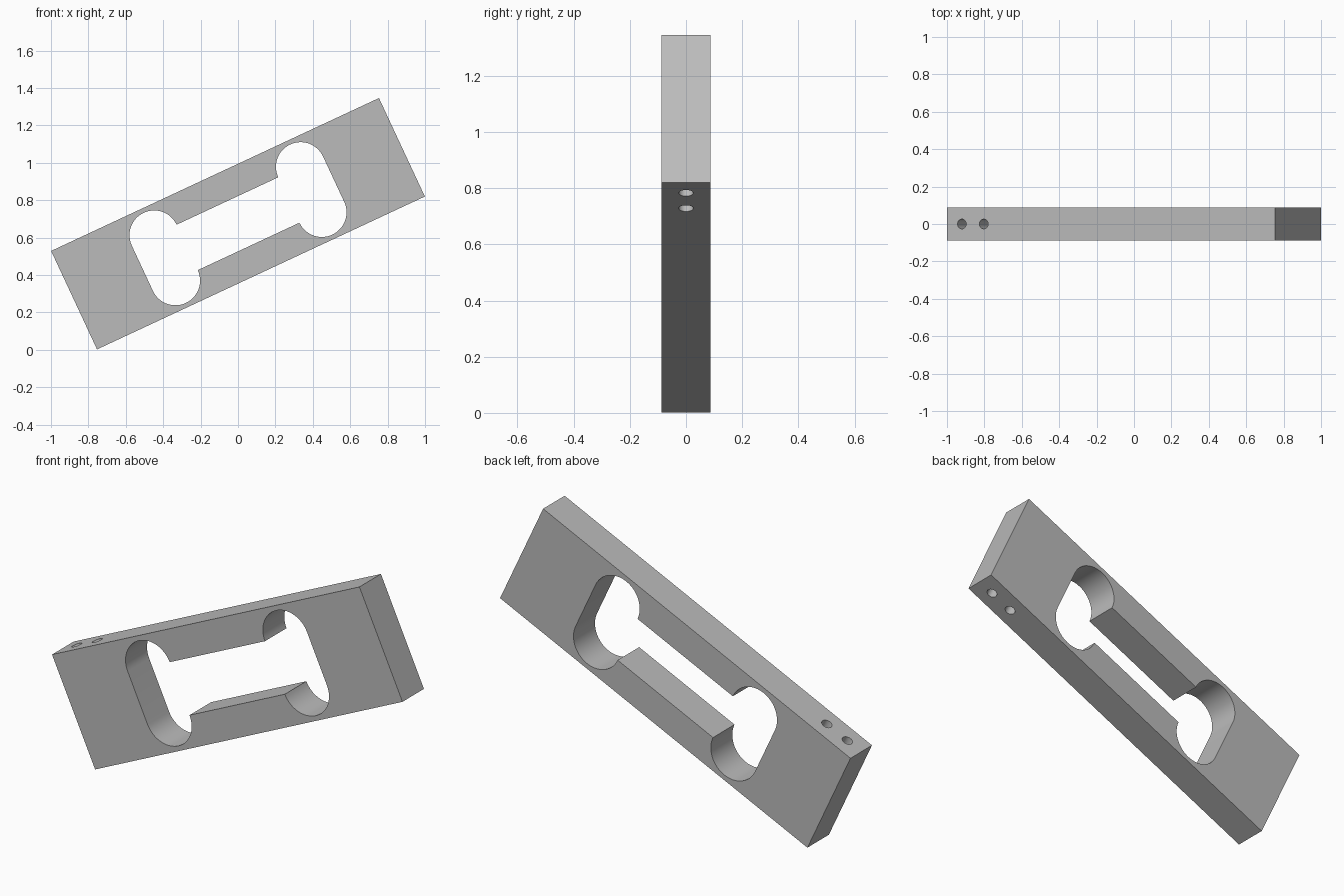
import bpy
import bmesh
from math import radians, cos, sin, pi
from mathutils import Matrix, Vector

LENGTH, WIDTH, THICK = 1.934, 0.581, 0.175
LOBE_U, LOBE_V, LOBE_R = 0.432, 0.134, 0.132
HOLE_R, HOLE_DEPTH = 0.026, 0.25
# Bar frame: u along the bar, v across it, tilted about the y axis
TILT = Matrix.Translation((0, 0, 0.674)) @ Matrix.Rotation(radians(-25), 4, 'Y')

cube = bpy.data.objects.get("Cube")
if cube:
    bpy.data.objects.remove(cube, do_unlink=True)

grey = bpy.data.materials.new("brushed_grey")
grey.use_nodes = True
colour = (0.5, 0.5, 0.5, 1)
grey.diffuse_color = colour
grey.node_tree.nodes["Principled BSDF"].inputs["Base Color"].default_value = colour


def prism(name, outline, thickness):
    """Extrude a closed (u, v) outline along y."""
    bm = bmesh.new()
    face = bm.faces.new([bm.verts.new((u, -thickness / 2, v)) for u, v in outline])
    extruded = bmesh.ops.extrude_face_region(bm, geom=[face])["geom"]
    verts = [g for g in extruded if isinstance(g, bmesh.types.BMVert)]
    bmesh.ops.translate(bm, verts=verts, vec=(0, thickness, 0))
    return finish(name, bm)


def finish(name, bm):
    bmesh.ops.recalc_face_normals(bm, faces=bm.faces[:])
    mesh = bpy.data.meshes.new(name)
    bm.to_mesh(mesh)
    bm.free()
    mesh.materials.append(grey)
    ob = bpy.data.objects.new(name, mesh)
    ob.matrix_world = TILT
    bpy.context.collection.objects.link(ob)
    return ob


def arc(u, v, start, steps=32):
    """Half circle of a window lobe."""
    return [(u + LOBE_R * cos(start + pi * i / steps),
             v + LOBE_R * sin(start + pi * i / steps)) for i in range(steps + 1)]


# Solid bar
hl, hw = LENGTH / 2, WIDTH / 2
bar = prism("bar_body", [(-hl, -hw), (hl, -hw), (hl, hw), (-hl, hw)], THICK)

# Window: two rounded cross slots joined by a wide straight slot
window = prism("window_cutter",
               arc(LOBE_U, LOBE_V, 0) + arc(-LOBE_U, LOBE_V, 0)
               + arc(-LOBE_U, -LOBE_V, pi) + arc(LOBE_U, -LOBE_V, pi), THICK * 2)

# Blind screw holes: a pair on top at the right end, a pair below at the left end
bm = bmesh.new()
for side in (-1, 1):
    for inset in (0.087, 0.216):
        place = Matrix.Translation(Vector((side * (hl - inset), 0, -side * hw)))
        bmesh.ops.create_cone(bm, cap_ends=True, segments=32, radius1=HOLE_R,
                              radius2=HOLE_R, depth=HOLE_DEPTH * 2, matrix=place)
holes = finish("screw_hole_cutter", bm)

# Cut, then bake the result and discard the cutters
for cutter in (window, holes):
    cutter.hide_render = True
    cut = bar.modifiers.new(cutter.name, 'BOOLEAN')
    cut.operation, cut.solver, cut.object = 'DIFFERENCE', 'EXACT', cutter
bpy.context.view_layer.update()
depsgraph = bpy.context.evaluated_depsgraph_get()
baked = bpy.data.meshes.new_from_object(bar.evaluated_get(depsgraph))
bar.modifiers.clear()
bar.data = baked
for cutter in (window, holes):
    bpy.data.objects.remove(cutter, do_unlink=True)

# Smooth bores with crisp edges
bpy.ops.object.select_all(action='DESELECT')
bar.select_set(True)
bpy.context.view_layer.objects.active = bar
bpy.ops.object.shade_smooth_by_angle(angle=radians(30))
